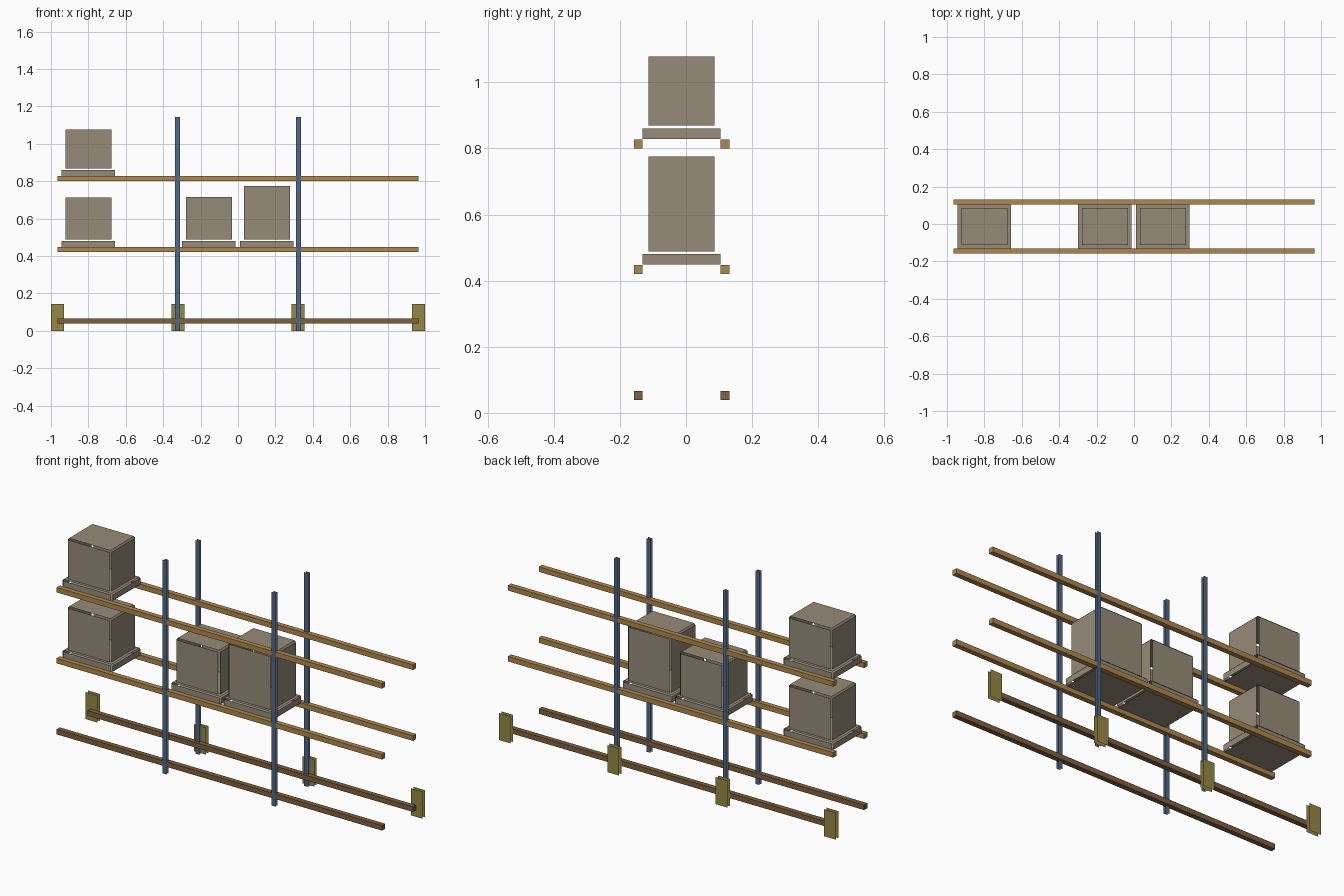
import bpy, bmesh
from mathutils import Vector

cube = bpy.data.objects.get("Cube")
if cube:
    bpy.data.objects.remove(cube, do_unlink=True)


def material(name, rgb):
    mat = bpy.data.materials.new(name)
    mat.use_nodes = True
    colour = (*rgb, 1.0)
    mat.diffuse_color = colour
    bsdf = next(n for n in mat.node_tree.nodes if n.type == 'BSDF_PRINCIPLED')
    bsdf.inputs["Base Color"].default_value = colour
    return mat


CARD = material("grey brown card", (0.31, 0.26, 0.19))
BLUE = material("steel blue", (0.08, 0.14, 0.24))
OLIVE = material("olive yellow", (0.30, 0.25, 0.06))
ORANGE = material("orange beam", (0.43, 0.25, 0.075))
BROWN = material("brown beam", (0.21, 0.12, 0.05))


def panels(name, centre, size, mat, gap=0.0, axes=(0, 1, 2)):
    """Opposing flat panels on the chosen axes, pushed outward by gap."""
    bm = bmesh.new()
    for axis in axes:
        u, v = (axis + 1) % 3, (axis + 2) % 3
        for side in (-1, 1):
            verts = []
            for a, b in ((-1, -1), (1, -1), (1, 1), (-1, 1)):
                p = Vector(centre)
                p[axis] += side * (size[axis] / 2 + gap)
                p[u] += a * side * size[u] / 2
                p[v] += b * size[v] / 2
                verts.append(bm.verts.new(p))
            bm.faces.new(verts)
    bmesh.ops.remove_doubles(bm, verts=bm.verts, dist=0.0001)
    mesh = bpy.data.meshes.new(name)
    bm.to_mesh(mesh)
    bm.free()
    mesh.materials.append(mat)
    obj = bpy.data.objects.new(name, mesh)
    bpy.context.collection.objects.link(obj)
    return obj


MID_Y = -0.0135     # middle of the rack depth
BEAM = 0.027        # beam thickness
SIDES = (("front", -1), ("back", 1))

# Long horizontal beams, in front and back pairs
for level, z, mat in (("ground", 0.053, BROWN), ("lower", 0.434, ORANGE), ("upper", 0.814, ORANGE)):
    for label, side in SIDES:
        panels(f"{level}_{label}_beam", (0, MID_Y + side * 0.131, z), (1.93, BEAM, BEAM), mat)

# Upright posts, each a pair of parallel strips
for x in (-0.323, 0.323):
    for label, side in SIDES:
        hand = "left" if x > 0 else "right"
        panels(f"{label}_{hand}_post", (x, MID_Y + side * 0.138, 0.572), (0.025, 0.014, 1.145), BLUE, axes=(1,))

# Guard plates along the back at floor level
for i in range(4):
    panels(f"guard_plate_{i + 1}", (-0.965 + i * 1.93 / 3, 0.147, 0.0725), (0.07, 0.021, 0.145), OLIVE, axes=(1,))

# Pallets with a carton on each, made of panels with open edges
for label, x, floor, height in (("upper_right", -0.80, 0.829, 0.209), ("lower_right", -0.80, 0.449, 0.223),
                                ("middle_right", -0.156, 0.449, 0.226), ("middle_left", 0.154, 0.449, 0.286)):
    panels(f"{label}_pallet", (x, MID_Y, floor + 0.016), (0.286, 0.235, 0.032), CARD, gap=0.005)
    panels(f"{label}_carton", (x, MID_Y, floor + 0.04 + height / 2), (0.246, 0.20, height), CARD, gap=0.007)
